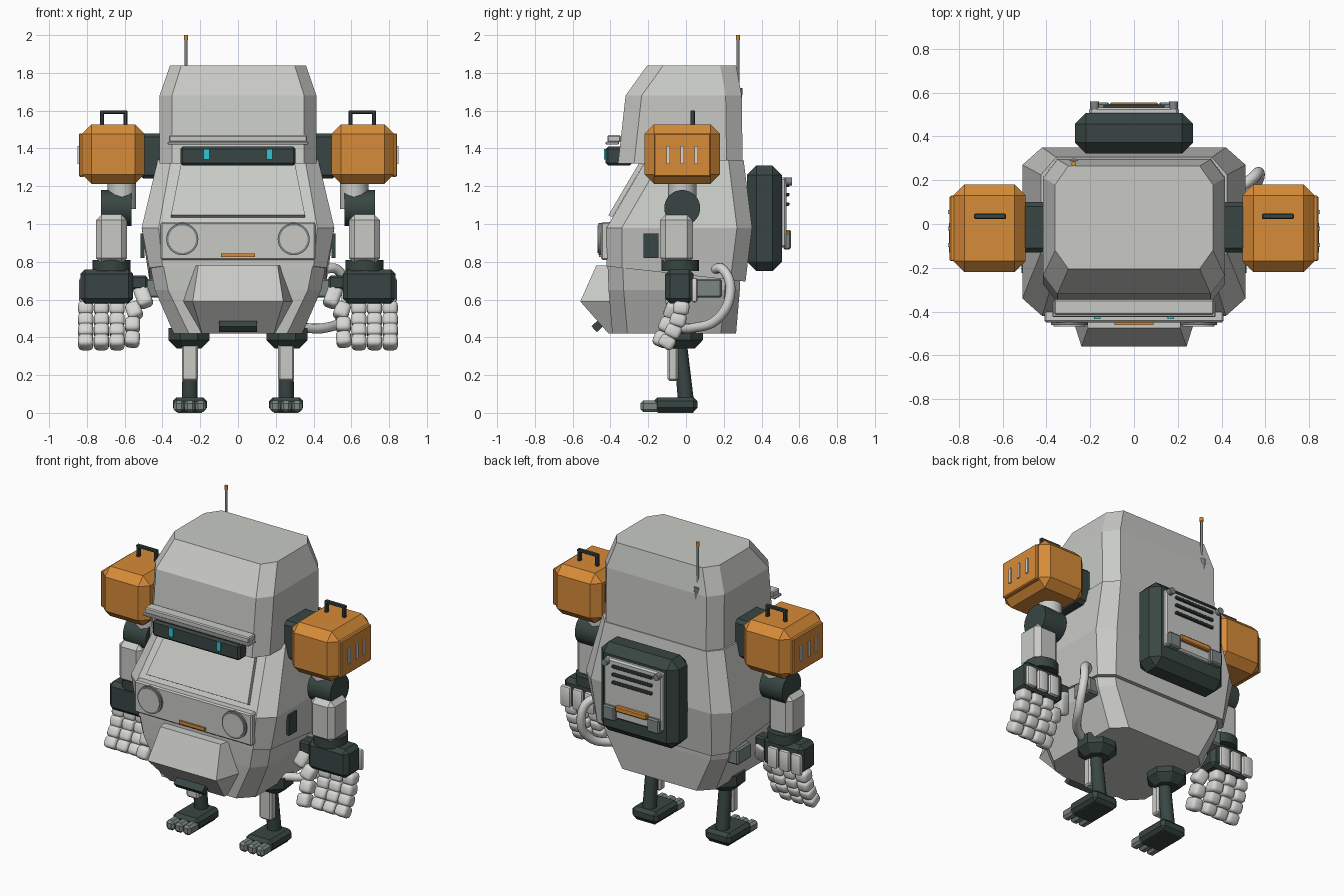
import bpy, bmesh, math
from mathutils import Vector, Matrix, Euler

cube = bpy.data.objects.get("Cube")
if cube:
    bpy.data.objects.remove(cube, do_unlink=True)


def material(name, r, g, b):
    m = bpy.data.materials.new(name)
    m.use_nodes = True
    m.diffuse_color = (r, g, b, 1)
    m.node_tree.nodes["Principled BSDF"].inputs["Base Color"].default_value = (r, g, b, 1)
    return m


SHELL = material("pale grey shell", .58, .59, .56)
PALE = material("light grey", .68, .68, .66)
DARK = material("dark green grey", .04, .062, .056)
SLATE = material("slate grey", .2, .24, .23)
ORANGE = material("orange", .68, .26, .04)
CYAN = material("cyan", .03, .56, .65)


def finish(bm, name, mat, smooth=False):
    bmesh.ops.recalc_face_normals(bm, faces=bm.faces)
    me = bpy.data.meshes.new(name)
    bm.to_mesh(me)
    bm.free()
    me.materials.append(mat)
    if smooth:
        me.polygons.foreach_set("use_smooth", [True] * len(me.polygons))
        me.set_sharp_from_angle(angle=math.radians(40))
    ob = bpy.data.objects.new(name, me)
    bpy.context.collection.objects.link(ob)
    return ob


def box(name, mat, center, size, bevel=0, rot=(0, 0, 0), segments=1):
    bm = bmesh.new()
    bmesh.ops.create_cube(bm, size=1)
    bmesh.ops.scale(bm, vec=size, verts=bm.verts)
    if bevel:
        bmesh.ops.bevel(bm, geom=bm.edges[:], offset=bevel, segments=segments,
                        profile=.5, affect='EDGES')
    bm.transform(Matrix.Translation(center) @ Euler(rot).to_matrix().to_4x4())
    return finish(bm, name, mat, segments > 1)


def rod(name, mat, a, b, r1, r2=None, sides=24, smooth=True):
    a, b = Vector(a), Vector(b)
    bm = bmesh.new()
    bmesh.ops.create_cone(bm, cap_ends=True, segments=sides, radius1=r1,
                          radius2=r1 if r2 is None else r2, depth=(b - a).length)
    turn = (b - a).to_track_quat('Z', 'Y').to_matrix().to_4x4()
    if not smooth:
        turn = turn @ Matrix.Rotation(math.pi / sides, 4, 'Z')
    bm.transform(Matrix.Translation((a + b) / 2) @ turn)
    return finish(bm, name, mat, smooth)


def loft(name, mat, rings):
    bm = bmesh.new()
    rows = [[bm.verts.new(p) for p in ring] for ring in rings]
    n = len(rows[0])
    for lo, hi in zip(rows, rows[1:]):
        for i in range(n):
            bm.faces.new((lo[i], lo[(i + 1) % n], hi[(i + 1) % n], hi[i]))
    bm.faces.new(rows[0][::-1])
    bm.faces.new(rows[-1])
    return finish(bm, name, mat)


def octagon(z, hx, front, back, cx, cy, tilt=0):
    """Rectangle with cut corners, optionally tilted along y."""
    pts = [(hx - cx, front), (hx, front + cy), (hx, back - cy), (hx - cx, back)]
    pts += [(-x, y) for x, y in reversed(pts)]
    return [(x, y, z + tilt * y) for x, y in pts]


def tube(name, mat, points, radius):
    cu = bpy.data.curves.new(name, 'CURVE')
    cu.dimensions = '3D'
    cu.bevel_depth, cu.bevel_resolution, cu.resolution_u = radius, 3, 8
    cu.use_fill_caps = True
    sp = cu.splines.new('BEZIER')
    sp.bezier_points.add(len(points) - 1)
    for bp, p in zip(sp.bezier_points, points):
        bp.co = p
        bp.handle_left_type = bp.handle_right_type = 'AUTO'
    cu.materials.append(mat)
    bpy.context.collection.objects.link(bpy.data.objects.new(name, cu))


# Main shells
loft("head", SHELL, [octagon(1.32, .415, -.36, .30, .065, .085),
                     octagon(1.68, .415, -.32, .295, .065, .085),
                     octagon(1.84, .36, -.205, .265, .06, .085)])
loft("torso", SHELL, [octagon(.73, .47, -.42, .315, .07, .08, -.11),
                      octagon(.98, .51, -.42, .35, .09, .08),
                      octagon(1.34, .425, -.21, .305, .07, .08)])
loft("lower_hull", SHELL, [octagon(.42, .34, -.39, .265, .08, .08),
                           octagon(.65, .44, -.41, .285, .07, .08),
                           octagon(.78, .465, -.415, .29, .07, .08)])


# Jaw wedge
def slab(z, hx, front, back, hb):
    return [(-hx, front, z), (hx, front, z), (hb, back, z), (-hb, back, z)]


loft("jaw", SHELL, [slab(.42, .19, -.41, -.36, .2), slab(.59, .24, -.56, -.37, .3),
                    slab(.78, .21, -.475, -.38, .23)])
box("jaw_grille", DARK, (0, -.468, .46), (.2, .05, .042), rot=(.75, 0, 0))

# Face: visor, eyes and brow
box("visor", DARK, (0, -.355, 1.36), (.61, .14, .1), .012)
box("brow", SHELL, (0, -.38, 1.452), (.73, .07, .036), .006)
box("brow_lip", SHELL, (0, -.39, 1.428), (.745, .07, .016), .004)

# Chest plates
out = Vector((0, -.86, .51)) * .024
plate = [Vector(p) for p in ((-.355, -.39, 1.035), (.355, -.39, 1.035),
                             (.3, -.225, 1.315), (-.3, -.225, 1.315))]
loft("chest_plate", SHELL, [plate, [p + out for p in plate]])
box("lamp_panel", SHELL, (0, -.42, .91), (.82, .06, .2), .008)
box("chest_badge", ORANGE, (0, -.452, .835), (.18, .018, .02))

# Antenna
rod("antenna_base", SLATE, (-.275, .28, 1.62), (-.275, .28, 1.72), .014, .02)
rod("antenna", SLATE, (-.275, .275, 1.66), (-.275, .275, 1.98), .008)
rod("antenna_tip", ORANGE, (-.275, .275, 1.975), (-.275, .275, 2), .011)

# Backpack
box("backpack", DARK, (0, .415, 1.03), (.54, .185, .56), .05)
box("backpack_panel", SHELL, (0, .515, 1.06), (.41, .035, .37), .01)
for i in range(3):
    box("backpack_vent", DARK, (0, .536, 1.205 - .05 * i), (.28, .022, .018), .004)
box("backpack_handle", ORANGE, (0, .54, .95), (.22, .03, .035), .006)

# Side hose
tube("side_hose", PALE, [(.44, .14, .76), (.53, .2, .755), (.57, .235, .64),
                         (.55, .17, .5), (.46, .04, .45), (.34, -.05, .45)], .026)

for s, side in ((1, "left_"), (-1, "right_")):
    def P(x, y, z):
        return (s * x, y, z)

    # Face and torso fittings
    box(side + "eye", CYAN, P(.167, -.427, 1.37), (.03, .014, .055))
    rod(side + "lamp_rim", SLATE, P(.295, -.44, .92), P(.295, -.462, .92), .085, sides=32)
    rod(side + "lamp", SHELL, P(.295, -.44, .92), P(.295, -.468, .92), .073, sides=32)
    box(side + "side_vent", DARK, P(.505, -.185, .885), (.02, .08, .13))
    box(side + "side_box", SLATE, P(.45, .12, .66), (.09, .14, .1), .01)
    rod(side + "backpack_bolt", SLATE, P(.18, .52, 1.225), P(.18, .56, 1.225), .02)
    box(side + "backpack_clip", SLATE, P(.155, .535, .91), (.085, .04, .09), .008)

    # Shoulder
    box(side + "shoulder", ORANGE, P(.66, -.02, 1.37), (.33, .4, .315), .05)
    box(side + "shoulder_plate", ORANGE, P(.827, -.02, 1.365), (.03, .3, .23), .006)
    for y in (-.095, -.02, .055):
        box(side + "shoulder_slot", PALE, P(.845, y, 1.365), (.01, .018, .095))
    box(side + "shoulder_mount", DARK, P(.455, -.015, 1.36), (.13, .23, .24), .02)
    for x in (.595, .72):
        box(side + "grip_post", DARK, P(x, .035, 1.555), (.02, .024, .08), .004)
    box(side + "grip_bar", DARK, P(.658, .035, 1.592), (.145, .024, .018), .004)

    # Arm
    rod(side + "upper_arm", SHELL, P(.615, -.02, 1.08), P(.615, -.02, 1.24), .075, sides=12)
    rod(side + "elbow", DARK, P(.565, -.02, 1.085), P(.725, -.02, 1.085), .095, sides=32)
    box(side + "forearm", SHELL, P(.67, -.05, .92), (.165, .175, .26), .03)
    rod(side + "wrist", DARK, P(.67, -.03, .75), P(.67, -.03, .81), .1, sides=16)

    # Hand
    box(side + "palm", DARK, P(.695, -.035, .67), (.28, .15, .18), .025)
    box(side + "thumb_base", DARK, P(.53, -.04, .69), (.1, .08, .075), .01)
    for x in (.64, .723, .806):
        box(side + "knuckle_plate", PALE, P(x, .045, .65), (.07, .03, .13), .012, segments=2)
        for y, z, tip in ((-.025, .555, .1), (-.042, .492, .25),
                          (-.068, .433, .45), (-.1, .375, .55)):
            box(side + "finger", PALE, P(x, y, z), (.08, .085, .07), .022,
                (-tip, 0, 0), 3)
    for x, y, z, h, lean in ((.505, -.05, .625, .14, -.35), (.55, -.07, .54, .09, -.35),
                             (.558, -.1, .465, .08, 0), (.56, -.13, .39, .08, .1)):
        box(side + "thumb", PALE, P(x, y, z), (.08, .085, h), .024,
            (-.4, -s * lean, 0), 3)

    # Leg
    rod(side + "hip_top", DARK, P(.26, -.02, .385), P(.26, -.02, .45), .118, sides=8, smooth=False)
    rod(side + "hip_cup", DARK, P(.26, -.02, .34), P(.26, -.02, .385), .07, .118, 8, False)
    rod(side + "leg", DARK, P(.255, .0, .06), P(.255, -.035, .4), .042, .036, 12)
    box(side + "shin_plate", SHELL, P(.255, -.07, .28), (.085, .055, .22), .01)

    # Foot
    box(side + "foot", DARK, P(.255, -.055, .045), (.18, .23, .075), .02)
    for d in (-.058, 0, .058):
        box(side + "toe", SLATE, P(.255 + d, -.19, .035), (.055, .1, .06), .014)
    box(side + "sole", DARK, P(.255, -.055, .01), (.13, .19, .02))
